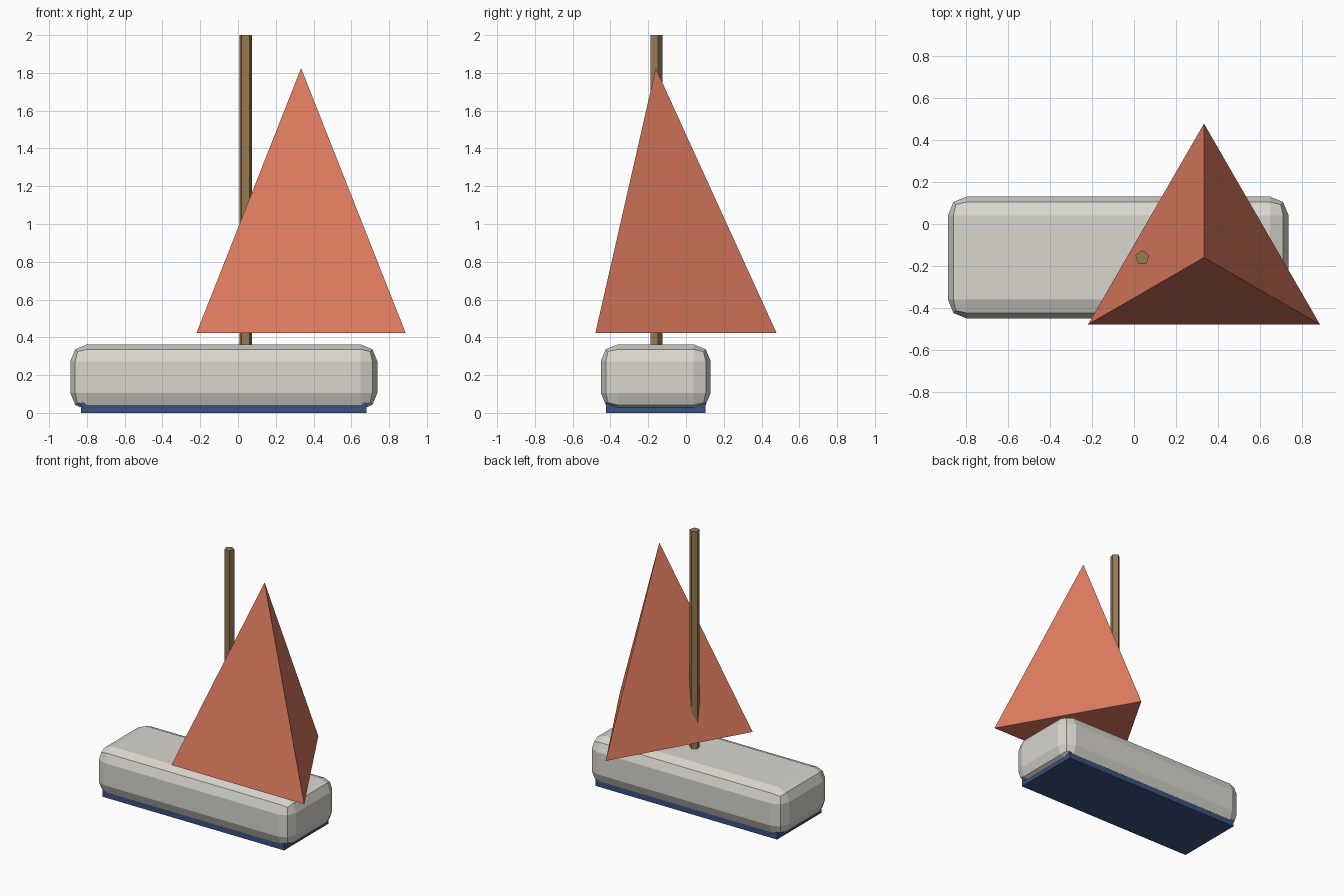
import bpy, math

if "Cube" in bpy.data.objects:
    bpy.data.objects.remove(bpy.data.objects["Cube"])


def material(name, r, g, b):
    """Flat colour given as 0-255 sRGB, stored linear."""
    def lin(c):
        c /= 255
        return c / 12.92 if c <= 0.04045 else ((c + 0.055) / 1.055) ** 2.4
    m = bpy.data.materials.new(name)
    m.diffuse_color = (lin(r), lin(g), lin(b), 1)
    m.use_nodes = True
    m.node_tree.nodes["Principled BSDF"].inputs["Base Color"].default_value = m.diffuse_color
    return m


def finish(name, mat):
    ob = bpy.context.object
    ob.name = name
    ob.data.materials.append(mat)
    return ob


def box(name, mat, x, y, z):
    """Box between (min, max) pairs."""
    bpy.ops.mesh.primitive_cube_add(size=1, location=[(a + b) / 2 for a, b in (x, y, z)])
    ob = finish(name, mat)
    ob.scale = [b - a for a, b in (x, y, z)]
    bpy.ops.object.transform_apply(location=False, rotation=False, scale=True)
    return ob


def cone(name, mat, sides, r1, r2, x, z0, z1):
    """Cone or cylinder on the boat's centre line, one corner toward +y."""
    bpy.ops.mesh.primitive_cone_add(vertices=sides, radius1=r1, radius2=r2,
                                    depth=z1 - z0, location=(x, MID, (z0 + z1) / 2))
    return finish(name, mat)


MID = -0.16
white = material("warm white", 216, 214, 206)
blue = material("navy blue", 58, 82, 128)
wood = material("brown wood", 150, 120, 84)
red = material("terracotta", 224, 124, 96)

# Rounded hull
hull = box("hull", white, (-0.888, 0.738), (MID - 0.291, MID + 0.291), (0.016, 0.363))
bevel = hull.modifiers.new("rounded edges", "BEVEL")
bevel.width = 0.09
bevel.segments = 2

# Painted bottom plate
box("hull_bottom", blue, (-0.832, 0.681), (MID - 0.264, MID + 0.264), (0.0, 0.054))

# Five-sided mast and three-sided sail
cone("mast", wood, 5, 0.035, 0.035, 0.04, 0.33, 2.0)
cone("sail", red, 3, 0.639, 0.0, 0.334, 0.424, 1.825)
